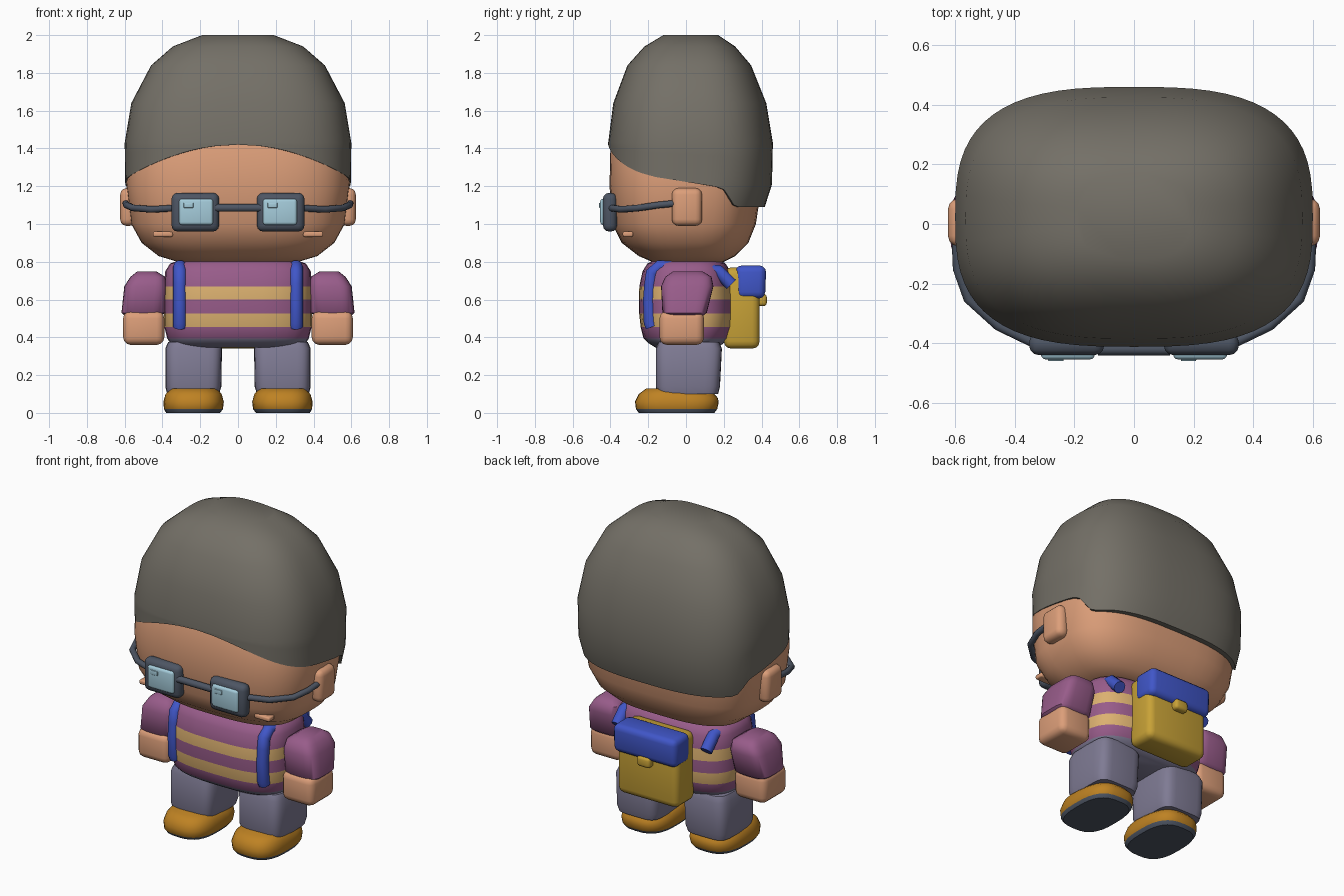
import bpy
import bmesh
from math import cos, sin, pi, radians
from mathutils import Vector

default_cube = bpy.data.objects.get("Cube")
if default_cube:
    bpy.data.objects.remove(default_cube, do_unlink=True)


def make_material(name, red, green, blue):
    linear = [((c / 255 + 0.055) / 1.055) ** 2.4 for c in (red, green, blue)] + [1]
    mat = bpy.data.materials.new(name)
    mat.use_nodes = True
    mat.diffuse_color = linear
    for node in mat.node_tree.nodes:
        if node.type == 'BSDF_PRINCIPLED':
            node.inputs["Base Color"].default_value = linear
            node.inputs["Roughness"].default_value = 0.8
    return mat


HAIR = make_material("hair_grey", 116, 112, 103)
SKIN = make_material("skin", 220, 158, 121)
PURPLE = make_material("shirt_purple", 152, 92, 138)
TAN = make_material("stripe_tan", 220, 177, 112)
BLUE = make_material("strap_blue", 64, 86, 200)
MUSTARD = make_material("bag_mustard", 200, 162, 55)
TROUSERS = make_material("trouser_grey", 127, 123, 148)
SHOE = make_material("shoe_ochre", 190, 130, 35)
DARK = make_material("dark_slate", 77, 85, 99)
LENS = make_material("lens_blue", 165, 204, 219)


def finish(name, bm, bands, angle=50):
    """Make an object; bands lists (material, upper height) from bottom to top."""
    bmesh.ops.recalc_face_normals(bm, faces=bm.faces)
    for face in bm.faces:
        height = face.calc_center_median().z
        face.material_index = sum(height > top for _, top in bands[:-1])
    mesh = bpy.data.meshes.new(name)
    bm.to_mesh(mesh)
    bm.free()
    for mat, _ in bands:
        mesh.materials.append(mat)
    mesh.shade_smooth()
    mesh.set_sharp_from_angle(angle=radians(angle))
    obj = bpy.data.objects.new(name, mesh)
    bpy.context.collection.objects.link(obj)
    return obj


def oval_point(ring, angle, power):
    """Point on a rounded rectangle given as (z, x min, x max, y min, y max)."""
    z, x0, x1, y0, y1 = ring

    def spread(v):
        return (abs(v) ** (2 / power)) * (1 if v > 0 else -1)
    return Vector(((x0 + x1) / 2 + (x1 - x0) / 2 * spread(cos(angle)),
                   (y0 + y1) / 2 + (y1 - y0) / 2 * spread(sin(angle)), z))


def skin_rows(bm, rows):
    """Bridge rows of points into a closed tube with end caps."""
    rows = [[bm.verts.new(p) for p in row] for row in rows]
    count = len(rows[0])
    for low, high in zip(rows, rows[1:]):
        for i in range(count):
            j = (i + 1) % count
            bm.faces.new((low[i], low[j], high[j], high[i]))
    bm.faces.new(rows[0])
    bm.faces.new(rows[-1])


def loft(name, rings, bands, power=3, side=1, count=32):
    bm = bmesh.new()
    rows = [[oval_point(r, 2 * pi * i / count, power) for i in range(count)] for r in rings]
    for row in rows:
        for p in row:
            p.x *= side
    skin_rows(bm, rows)
    return finish(name, bm, bands)


def rounded_box(name, low, high, mat, radius, segments=3, taper=1.0):
    """Bevelled box between two corners; taper scales the lower end in y."""
    low, high = Vector(low), Vector(high)
    bm = bmesh.new()
    bmesh.ops.create_cube(bm, size=1)
    for v in bm.verts:
        narrow = taper if v.co.z < 0 else 1
        v.co = Vector((v.co.x, v.co.y * narrow, v.co.z)) * (high - low) + (low + high) / 2
    bmesh.ops.bevel(bm, geom=bm.edges[:], offset=radius, segments=segments,
                    profile=0.5, affect='EDGES')
    return finish(name, bm, [(mat, 0)])


def mirrored_box(name, low, high, mat, radius, **options):
    for label, side in (("left_", 1), ("right_", -1)):
        xs = sorted((low[0] * side, high[0] * side))
        rounded_box(label + name, (xs[0], *low[1:]), (xs[1], *high[1:]), mat, radius, **options)


def tube(name, points, radius, mat):
    curve = bpy.data.curves.new(name, 'CURVE')
    curve.dimensions = '3D'
    curve.bevel_depth = radius
    curve.bevel_resolution = 3
    curve.use_fill_caps = True
    spline = curve.splines.new('POLY')
    spline.points.add(len(points) - 1)
    for target, p in zip(spline.points, points):
        target.co = (*p, 1)
    curve.materials.append(mat)
    obj = bpy.data.objects.new(name, curve)
    bpy.context.collection.objects.link(obj)


def symmetric(z, half, y0, y1):
    return (z, -half, half, y0, y1)


# Head
loft("head", [symmetric(*r) for r in (
    (0.80, 0.32, -0.18, 0.20), (0.83, 0.42, -0.25, 0.26), (0.9, 0.51, -0.34, 0.33),
    (1.0, 0.565, -0.39, 0.37), (1.2, 0.59, -0.405, 0.4), (1.42, 0.585, -0.4, 0.4),
    (1.55, 0.5, -0.33, 0.33))], [(SKIN, 0)], count=48)

# Hair shell with a curved lower edge
HAIR_RINGS = [symmetric(*r) for r in (
    (1.07, 0.58, -0.4, 0.41), (1.2, 0.597, -0.41, 0.455), (1.43, 0.6, -0.412, 0.46),
    (1.64, 0.565, -0.385, 0.425), (1.84, 0.46, -0.31, 0.345),
    (1.94, 0.345, -0.22, 0.26), (2.0, 0.19, -0.12, 0.17))]


def hair_ring(z):
    for a, b in zip(HAIR_RINGS, HAIR_RINGS[1:]):
        if z <= b[0]:
            t = (z - a[0]) / (b[0] - a[0])
            return [u + (v - u) * t for u, v in zip(a, b)]
    return HAIR_RINGS[-1]


def hairline(p):
    if p.y < -0.2:
        return 1.42 - 0.5 * p.x ** 2
    if p.y < 0.2:
        return 1.255 - 0.16 * (p.y + 0.2)
    return max(1.09, 1.19 - 1.1 * (p.y - 0.2))


angles = [2 * pi * i / 64 for i in range(64)]
edge = [hairline(oval_point(hair_ring(1.3), a, 2.9)) for a in angles]
hair_rows = [[Vector((p.x * 0.92, p.y * 0.9, p.z)) for p in
              (oval_point(hair_ring(e), a, 2.9) for a, e in zip(angles, edge))]]
for t in (0, 0.35, 0.7, 1):
    hair_rows.append([oval_point(hair_ring(e + (1.43 - e) * t), a, 2.9)
                      for a, e in zip(angles, edge)])
hair_rows += [[oval_point(r, a, 2.8) for a in angles] for r in HAIR_RINGS[3:]]
hair_mesh = bmesh.new()
skin_rows(hair_mesh, hair_rows)
finish("hair", hair_mesh, [(HAIR, 0)], 60)

# Striped shirt and hips
loft("torso", [symmetric(*r) for r in (
    (0.345, 0.33, -0.16, 0.17), (0.37, 0.36, -0.2, 0.2), (0.395, 0.375, -0.225, 0.225),
    (0.455, 0.39, -0.24, 0.245), (0.525, 0.392, -0.248, 0.25), (0.6, 0.392, -0.25, 0.25),
    (0.67, 0.39, -0.247, 0.245), (0.75, 0.385, -0.23, 0.235), (0.79, 0.36, -0.205, 0.21),
    (0.81, 0.31, -0.17, 0.18))],
    [(TROUSERS, 0.395), (PURPLE, 0.455), (TAN, 0.525), (PURPLE, 0.6), (TAN, 0.67), (PURPLE, 1)])

# Limbs and paired details
for label, side in (("left_", 1), ("right_", -1)):
    loft(label + "sleeve", (
        (0.505, 0.42, 0.59, -0.10, 0.08), (0.53, 0.385, 0.617, -0.125, 0.11),
        (0.67, 0.375, 0.602, -0.132, 0.145), (0.72, 0.385, 0.57, -0.11, 0.135),
        (0.748, 0.43, 0.535, -0.07, 0.09)), [(PURPLE, 0)], 4, side)
    loft(label + "leg", (
        (0.1, 0.1, 0.375, -0.15, 0.17), (0.14, 0.088, 0.385, -0.16, 0.18),
        (0.34, 0.085, 0.385, -0.16, 0.19), (0.375, 0.1, 0.37, -0.145, 0.175)),
        [(TROUSERS, 0)], 5, side)
    shoe = loft(label + "shoe", (
        (0, 0.095, 0.38, -0.25, 0.15), (0.02, 0.08, 0.392, -0.265, 0.165),
        (0.06, 0.075, 0.395, -0.27, 0.172), (0.1, 0.085, 0.385, -0.25, 0.17),
        (0.13, 0.11, 0.36, -0.21, 0.15)), [(DARK, 0.02), (SHOE, 1)], 2.8, side)
    for v in shoe.data.vertices:
        if v.co.z > 0.05 and v.co.y > -0.1:
            v.co.z -= 0.12 * (v.co.y + 0.1) * (v.co.z - 0.03) / 0.1
    tube(label + "temple_arm", [(side * x, y, z) for x, y, z in (
        (0.33, -0.4, 1.085), (0.455, -0.34, 1.077), (0.555, -0.25, 1.085),
        (0.59, -0.15, 1.1), (0.594, -0.05, 1.11))], 0.018, DARK)
    tube(label + "strap", [(side * 0.307, y, z) for y, z in (
        (-0.18, 0.455), (-0.19, 0.48), (-0.193, 0.6), (-0.187, 0.68), (-0.18, 0.74),
        (-0.14, 0.775), (0, 0.765), (0.17, 0.75), (0.24, 0.68))], 0.036, BLUE)

mirrored_box("hand", (0.39, -0.14, 0.36), (0.608, 0.095, 0.54), SKIN, 0.04)
mirrored_box("ear", (0.54, -0.075, 0.99), (0.624, 0.085, 1.19), SKIN, 0.035)
mirrored_box("cheek_mark", (0.345, -0.335, 0.932), (0.45, -0.28, 0.96), SKIN, 0.009)

# Glasses
mirrored_box("frame", (0.1, -0.44, 0.96), (0.352, -0.365, 1.165), DARK, 0.033)
mirrored_box("lens", (0.132, -0.454, 0.995), (0.312, -0.42, 1.133), LENS, 0.015)
for label, start in (("left_", 0.157), ("right_", -0.288)):
    rounded_box(label + "glint", (start, -0.46, 1.085), (start + 0.052, -0.45, 1.112), LENS, 0.004)
tube("bridge", [(x, -0.42, 1.085) for x in (-0.12, 0, 0.12)], 0.021, DARK)

# Backpack
rounded_box("backpack", (-0.21, 0.2, 0.34), (0.21, 0.39, 0.77), MUSTARD, 0.04)
rounded_box("backpack_flap", (-0.218, 0.26, 0.605), (0.218, 0.425, 0.78), BLUE, 0.035, taper=0.92)
rounded_box("backpack_clasp", (-0.045, 0.37, 0.565), (0.045, 0.428, 0.63), MUSTARD, 0.018)
